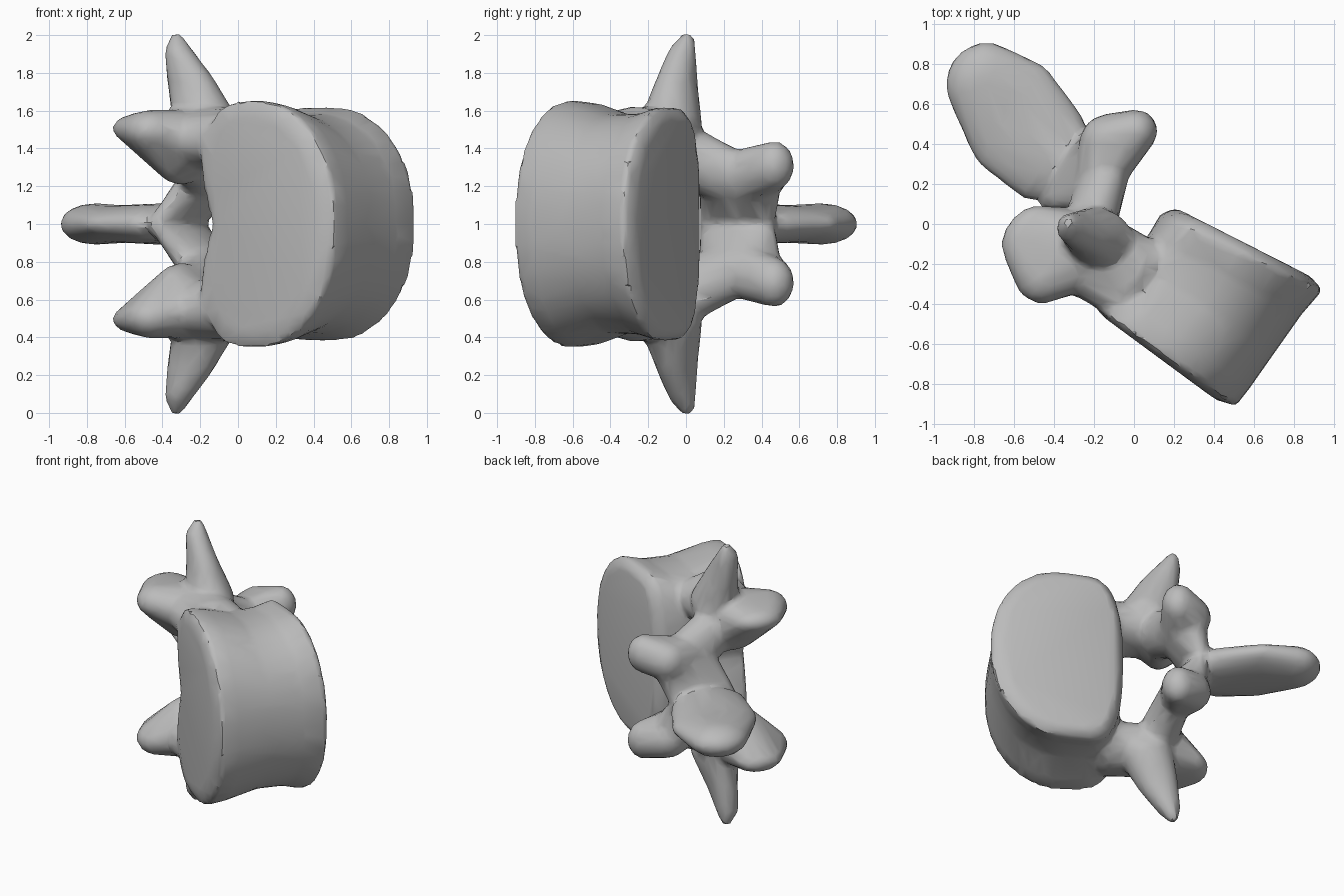
import bpy, bmesh, math
from mathutils import Vector, Matrix

cube = bpy.data.objects.get("Cube")
if cube:
    bpy.data.objects.remove(cube)

AXIS = Vector((0.56, 0.83, 0)).normalized()   # along the canal
BACK = Vector((-AXIS.y, AXIS.x, 0))           # away from the body
FRAME = Matrix((AXIS, BACK, (0, 0, 1))).transposed()
MID = 1.0
bm = bmesh.new()


def blob_points(center, radii, flip):
    """Points of an ellipsoid aligned with the canal."""
    c = Vector(center)
    points = []
    for i in range(9):
        lat = math.pi * i / 8
        for j in range(16):
            lon = math.tau * j / 16
            d = Vector((radii[0] * math.sin(lat) * math.cos(lon),
                        radii[1] * math.sin(lat) * math.sin(lon),
                        radii[2] * math.cos(lat)))
            p = c + FRAME @ d
            if flip:
                p.z = 2 * MID - p.z
            points.append(p)
    return points


def hull(*blobs, flip=False):
    """Closed convex skin around some blobs."""
    part = bmesh.new()
    for b in blobs:
        for p in blob_points(*b, flip):
            part.verts.new(p)
    bmesh.ops.remove_doubles(part, verts=part.verts, dist=0.0005)
    bmesh.ops.convex_hull(part, input=part.verts)
    junk = [v for v in part.verts if not v.link_faces]
    bmesh.ops.delete(part, geom=junk, context='VERTS')
    bmesh.ops.recalc_face_normals(part, faces=part.faces)
    tmp = bpy.data.meshes.new("part")
    part.to_mesh(tmp)
    part.free()
    bm.from_mesh(tmp)
    bpy.data.meshes.remove(tmp)


def chain(*blobs, flip=False):
    for a, b in zip(blobs, blobs[1:]):
        hull(a, b, flip=flip)


def body_ring(back, front, half, notch, square):
    """Kidney-shaped section, squarer and notched at the back."""
    back, front = Vector((*back, MID)), Vector((*front, MID))
    widest = back.lerp(front, 0.44)
    ring = []
    for j in range(48):
        t = math.tau * j / 48
        c, s = math.cos(t), math.sin(t)
        w = math.copysign(abs(s) ** (2 / 2.2), s)
        if c < 0:
            u = abs(c) ** square - notch * max(0, 1 - abs(w) / 0.5)
            p = widest.lerp(back, u)
        else:
            p = widest.lerp(front, c ** 0.95)
        p.z += half * w
        ring.append(bm.verts.new(p))
    return ring


# Vertebral body: a waisted spool between two end plates
rings = [body_ring(*r) for r in (
    ((-0.16, -0.46), (0.41, -0.88), 0.57, 0.25, 0.55),
    ((-0.23, -0.39), (0.51, -0.91), 0.655, 0.28, 0.55),
    ((-0.16, -0.30), (0.58, -0.82), 0.64, 0.25, 0.52),
    ((-0.05, -0.17), (0.72, -0.62), 0.58, 0.2, 0.48),
    ((0.05, -0.05), (0.84, -0.45), 0.585, 0.1, 0.43),
    ((0.13, 0.05), (0.945, -0.33), 0.625, 0.0, 0.4),
    ((0.21, 0.08), (0.88, -0.26), 0.57, 0.0, 0.38))]
faces = [bm.faces.new((r[j], r[(j + 1) % 48], q[(j + 1) % 48], q[j]))
         for r, q in zip(rings, rings[1:]) for j in range(48)]
faces += [bm.faces.new(rings[0]), bm.faces.new(rings[-1])]
bmesh.ops.recalc_face_normals(bm, faces=faces)

# Paired parts, mirrored across the middle
for flip in (False, True):
    pedicle = ((-0.22, -0.15, 1.45), (0.22, 0.13, 0.155))
    chain(((-0.01, -0.27, 1.45), (0.22, 0.12, 0.175)), pedicle, flip=flip)
    # Upper joint process
    hull(pedicle, ((-0.545, -0.05, 1.505), (0.16, 0.1, 0.075)),
         ((-0.46, -0.26, 1.495), (0.14, 0.14, 0.11)),
         ((-0.3, -0.1, 1.36), (0.2, 0.12, 0.155)), flip=flip)
    # Side process
    chain(((-0.17, -0.08, 1.53), (0.16, 0.18, 0.12)),
          ((-0.25, -0.05, 1.75), (0.1, 0.135, 0.08)),
          ((-0.315, -0.02, 1.91), (0.075, 0.075, 0.055)),
          ((-0.325, 0.005, 1.952), (0.045, 0.045, 0.065)), flip=flip)
    # Lamina and lower joint process
    side = ((-0.15, 0.25, 1.24), (0.21, 0.11, 0.14))
    rear = ((-0.15, 0.42, 1.28), (0.135, 0.12, 0.13))
    chain(((-0.22, 0.0, 1.36), (0.17, 0.13, 0.16)), side, flip=flip)
    hull(side, rear, ((0.01, 0.465, 1.31), (0.11, 0.11, 0.13)), flip=flip)
    hull(side, ((-0.17, 0.38, 1.23), (0.14, 0.1, 0.12)),
         ((-0.33, 0.27, 1.0), (0.24, 0.07, 0.07)), flip=flip)

# Spinous process
chain(((-0.41, 0.34, 1.0), (0.26, 0.1, 0.11)),
      ((-0.605, 0.54, 1.0), (0.3, 0.15, 0.1)),
      ((-0.755, 0.715, 1.0), (0.205, 0.185, 0.11)))

mesh = bpy.data.meshes.new("vertebra")
bm.to_mesh(mesh)
bm.free()
obj = bpy.data.objects.new("vertebra", mesh)
bpy.context.collection.objects.link(obj)

# Fuse, soften and coarsen the skin
m = obj.modifiers.new("fuse", 'REMESH')
m.mode = 'VOXEL'
m.voxel_size = 0.022
m = obj.modifiers.new("soften", 'SMOOTH')
m.factor = 0.5
m.iterations = 6
m = obj.modifiers.new("coarsen", 'DECIMATE')
m.ratio = 0.09
bpy.ops.object.select_all(action='DESELECT')
obj.select_set(True)
bpy.context.view_layer.objects.active = obj
bpy.ops.object.convert(target='MESH')

bone = bpy.data.materials.new("bone grey")
bone.use_nodes = True
bone.diffuse_color = (0.5, 0.5, 0.5, 1)
bone.node_tree.nodes["Principled BSDF"].inputs["Base Color"].default_value = (0.5, 0.5, 0.5, 1)
obj.data.materials.clear()
obj.data.materials.append(bone)
bpy.ops.object.shade_smooth_by_angle(angle=math.radians(30))
